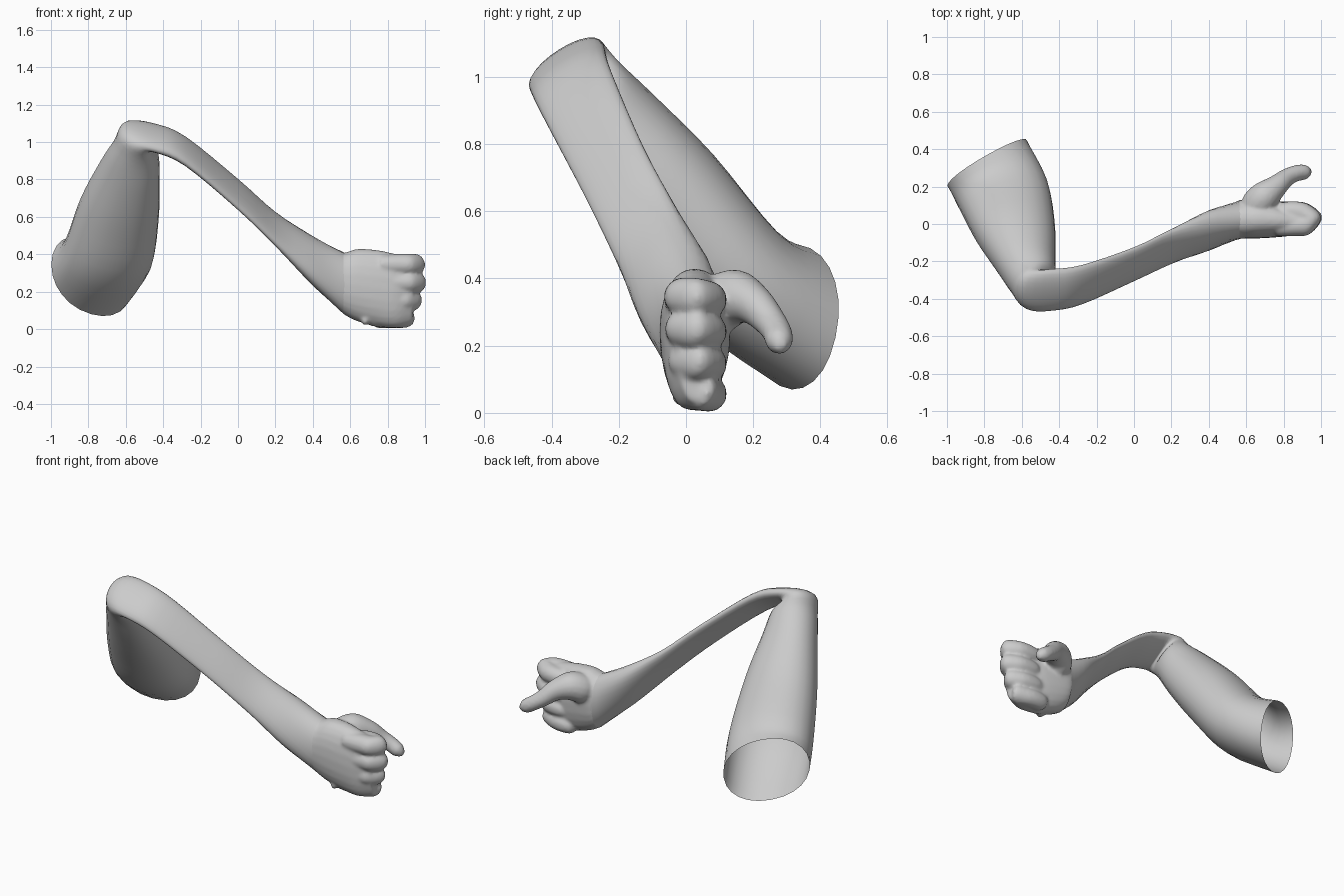
import bpy, bmesh, math
from mathutils import Vector

if "Cube" in bpy.data.objects:
    bpy.data.objects.remove(bpy.data.objects["Cube"])


def catmull(a, b, c, d, t):
    return [0.5 * (2*q + (r - p)*t + (2*p - 5*q + 4*r - s)*t*t + (3*q - p - 3*r + s)*t**3)
            for p, q, r, s in zip(a, b, c, d)]


def loft(bm, stations, sides=24, steps=4, power=1.0, caps=True):
    """Skin elliptical rings; each station is centre, U axis, V axis (9 numbers)."""
    n = len(stations)
    rows = []
    for i in range(n - 1):
        q = [stations[max(0, min(n - 1, i + k))] for k in (-1, 0, 1, 2)]
        rows += [catmull(*q, s / steps) for s in range(steps)]
    rows.append(stations[-1])
    rings, faces = [], []
    for r in rows:
        c, u, v = Vector(r[0:3]), Vector(r[3:6]), Vector(r[6:9])
        ring = []
        for k in range(sides):
            a = 2 * math.pi * k / sides
            co, si = math.cos(a), math.sin(a)
            co = math.copysign(abs(co) ** power, co)
            si = math.copysign(abs(si) ** power, si)
            ring.append(bm.verts.new(c + u * co + v * si))
        rings.append(ring)
    for a, b in zip(rings, rings[1:]):
        for k in range(sides):
            j = (k + 1) % sides
            faces.append(bm.faces.new((a[k], a[j], b[j], b[k])))
    if caps:
        faces += [bm.faces.new(rings[0]), bm.faces.new(rings[-1])]
    bmesh.ops.recalc_face_normals(bm, faces=faces)


def digit(bm, path, radii):
    """Round-ended tube along a bent path."""
    pts = [Vector(p) for p in path]
    st = []
    for i, p in enumerate(pts):
        t = (pts[min(i + 1, len(pts) - 1)] - pts[max(i - 1, 0)]).normalized()
        v = t.cross(Vector((0, 0, 1))).normalized()
        u = v.cross(t)
        st.append((*p, *(u * radii[i]), *(v * radii[i])))
    loft(bm, st, sides=16)


def finish(bm, name):
    for f in bm.faces:
        f.smooth = True
    me = bpy.data.meshes.new(name)
    bm.to_mesh(me)
    bm.free()
    ob = bpy.data.objects.new(name, me)
    bpy.context.collection.objects.link(ob)
    return ob


# Open sleeve of the upper arm, sharp elbow, flattened forearm, wrist
wrist = (.57, .025, .242, 0, 0, .166, 0, -.104, 0)
bm = bmesh.new()
loft(bm, [
    (-.785, .325, .285, 0, .045, .205, -.213, -.12, .06),
    (-.695, .15, .40, 0, .12, .14, -.235, -.06, .04),
    (-.635, -.035, .635, 0, .115, .135, -.212, -.03, .03),
    (-.58, -.20, .84, 0, .105, .105, -.16, -.02, .03),
    (-.545, -.295, .96, 0, .10, .08, -.12, -.03, .03),
    (-.535, -.35, 1.025, 0, .108, .068, -.075, -.02, .055),
    (-.44, -.352, 1.02, 0, .108, .068, 0, -.025, .035),
    (-.28, -.325, .95, 0, .10, .07, 0, -.03, .035),
    (0, -.215, .72, 0, .085, .077, 0, -.03, .03),
    (.2, -.12, .535, 0, .083, .086, 0, -.04, .03),
    (.4, -.035, .365, 0, .06, .128, 0, -.088, .03),
    wrist], power=.94, caps=False)
finish(bm, "arm")

# Fist: palm, four stacked fingers, thumb and heel bump in one mesh
bm = bmesh.new()
loft(bm, [
    (.53, .012, .262, 0, 0, .155, 0, -.095, 0),
    wrist,
    (.64, .026, .235, 0, 0, .194, 0, -.104, 0),
    (.75, .022, .218, 0, 0, .204, 0, -.094, 0),
    (.85, .014, .205, 0, 0, .196, 0, -.074, 0),
    (.935, .018, .212, 0, -.01, .18, 0, -.048, 0)], power=.88)

for z, dx, dy in ((.345, 0, 0), (.25, .006, .003), (.155, -.016, .012), (.065, -.05, .034)):
    digit(bm,
          [(.76 + dx, -.015 + dy, z), (.86 + dx, -.008 + dy, z), (.92 + dx, .0 + dy, z),
           (.945 + dx, .025 + dy * .5, z), (.91 + dx, .055, z - .005),
           (.85 + dx, .068, z - .008), (.79 + dx, .065, z - .01), (.765 + dx, .06, z - .01)],
          [.05, .058, .058, .058, .056, .054, .048, .02])

digit(bm,
      [(.61, .05, .28), (.65, .095, .32), (.70, .15, .345), (.765, .205, .32),
       (.82, .25, .272), (.87, .272, .238), (.915, .278, .21), (.945, .282, .19)],
      [.05, .085, .082, .06, .048, .044, .040, .015])

digit(bm, [(.66, -.012, .05), (.67, -.012, .05), (.685, -.012, .05), (.708, -.012, .05)],
      [.012, .028, .03, .012])
hand = finish(bm, "hand_parts")

# Fuse the fist into one soft skin
m = hand.modifiers.new("fuse", 'REMESH')
m.mode = 'VOXEL'
m.voxel_size = .009
m = hand.modifiers.new("soften", 'SMOOTH')
m.factor = .5
m.iterations = 8
dg = bpy.context.evaluated_depsgraph_get()
bm = bmesh.new()
bm.from_mesh(hand.evaluated_get(dg).to_mesh())

# Open the fist where it meets the wrist
bmesh.ops.bisect_plane(bm, geom=bm.verts[:] + bm.edges[:] + bm.faces[:],
                       plane_co=(.565, 0, 0), plane_no=(1, 0, 0), clear_inner=True)
bpy.data.objects.remove(hand)
finish(bm, "hand")
